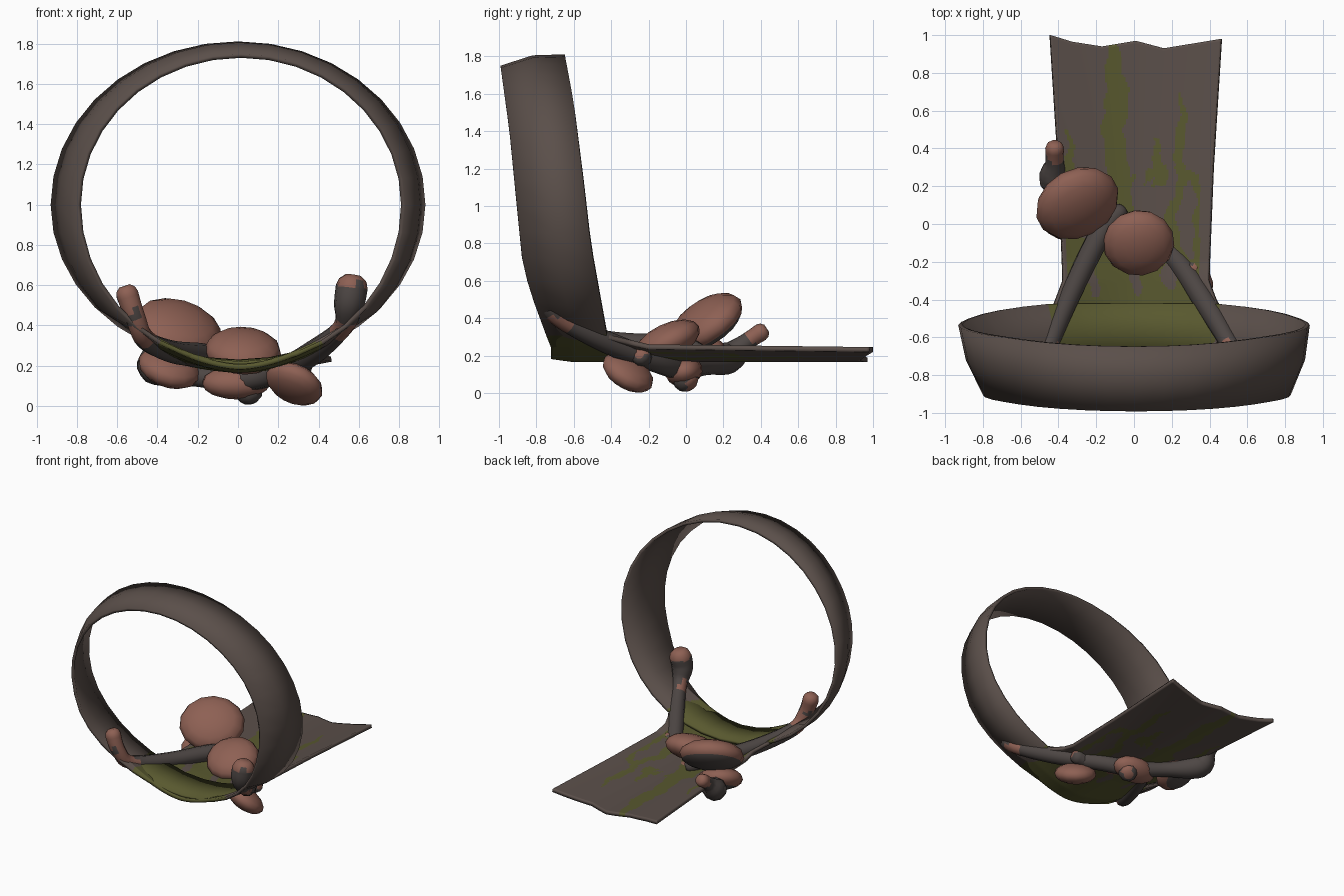
import bpy, bmesh, math
from mathutils import Vector

if "Cube" in bpy.data.objects:
    bpy.data.objects.remove(bpy.data.objects["Cube"])

def mat(name, c):
    m = bpy.data.materials.new(name)
    m.diffuse_color = (*c, 1)
    m.use_nodes = True
    m.node_tree.nodes["Principled BSDF"].inputs["Base Color"].default_value = m.diffuse_color
    return m

BROWN = mat("bark brown", (0.103, 0.078, 0.068))
OLIVE = mat("moss olive", (0.098, 0.098, 0.028))
RED = mat("fungus red", (0.27, 0.118, 0.088))
GREY = mat("branch grey", (0.075, 0.062, 0.058))

def finish(name, bm, mats, rule=None, angle=50):
    bmesh.ops.recalc_face_normals(bm, faces=bm.faces[:])
    for f in bm.faces:
        f.smooth = True
        if rule:
            f.material_index = rule(f.calc_center_median())
    me = bpy.data.meshes.new(name)
    bm.to_mesh(me)
    bm.free()
    for m in mats:
        me.materials.append(m)
    ob = bpy.data.objects.new(name, me)
    bpy.context.collection.objects.link(ob)
    bpy.ops.object.select_all(action='DESELECT')
    ob.select_set(True)
    bpy.context.view_layer.objects.active = ob
    bpy.ops.object.shade_smooth_by_angle(angle=math.radians(angle))
    return ob

def lerp(table, v):
    for (a, p), (b, q) in zip(table, table[1:]):
        if v <= b:
            t = max(0, (v - a) / (b - a))
            return p + (q - p) * t
    return table[-1][1]

def solidify(ob, t, offset=0):
    m = ob.modifiers.new("thickness", 'SOLIDIFY')
    m.thickness, m.offset = t, offset

# Hoop: a closed tapering band, mossy where it rests on the tongue
BACK_Y = [(0.3, -0.42), (0.8, -0.51), (1.15, -0.55), (1.55, -0.60), (1.81, -0.65)]
FRONT_Y = [(0.2, -0.70), (0.3, -0.74), (0.55, -0.83), (0.7, -0.87), (1.0, -0.90), (1.4, -0.94), (1.75, -0.99)]
bm = bmesh.new()
rows, N = [], 36
for i in range(N):
    a = 2 * math.pi * i / N
    c, s = math.cos(a), math.sin(a)
    zb = 1 + s * (0.80 if s > 0 else 0.78)
    zf = 1 + s * (0.74 if s > 0 else 0.79)
    b = Vector((0.92 * c, lerp(BACK_Y, zb), zb))
    f = Vector((0.805 * c + 0.015, lerp(FRONT_Y, zf), zf))
    mid = (b + f) / 2
    if s > -0.7:
        mid += Vector((0.025 * c, 0, 0.025 * s))
    rows.append([bm.verts.new(p) for p in (b, mid, f)])
for i in range(N):
    r, q = rows[i], rows[(i + 1) % N]
    for k in range(2):
        bm.faces.new((r[k], q[k], q[k + 1], r[k + 1]))
solidify(finish("hoop_band", bm, [BROWN, OLIVE], lambda c: int(c.z < 0.6 and abs(c.x) < 0.40)), 0.022)

# Tongue: a long curved strip with moss streaks
WIDTH = [(-0.72, 0.49), (-0.42, 0.43), (-0.3, 0.385), (0.3, 0.41), (1.0, 0.455)]
CURVE = [(-0.72, 0.18), (-0.4, 0.12), (-0.2, 0.07), (1.0, 0.055)]
BASE = [(-0.72, 0.195), (-0.6, 0.178), (1.0, 0.178)]
END_Y = [(-1, 1.0), (-0.75, 0.965), (-0.4, 0.94), (0, 0.97), (0.33, 0.93), (1, 0.98)]

def moss(p):
    x, y = p.x, p.y
    wob = 0.012 * math.sin(17 * y + 5 * x) + 0.008 * math.sin(41 * y)
    if y < -0.38:
        return int(abs(x + wob) < 0.40)
    def streak(cx, w, y0, y1):
        taper = min(1, max(0, (y1 - y) / 0.2))
        return y0 < y < y1 and abs(x - cx + wob) < w * (0.35 + 0.65 * taper)
    def hole(cx, cy, rx, ry):
        return ((x - cx + wob) / rx) ** 2 + ((y - cy) / ry) ** 2 < 1
    if streak(-0.10, 0.06, -0.4, 0.95) or streak(0.25, 0.025, 0.2, 0.7):
        return 1
    if streak(0.13, 0.035, 0.2, 0.45) or streak(-0.35, 0.025, 0.15, 0.5):
        return 1
    if -0.36 < x < 0.35 and y < 0.26 + 0.05 * math.sin(9 * x):
        holes = [(0.11, 0.08, 0.075, 0.17), (0.285, 0.02, 0.045, 0.21), (-0.26, 0.12, 0.075, 0.2),
                 (0.20, -0.25, 0.045, 0.10), (-0.22, -0.3, 0.03, 0.1), (0.02, -0.3, 0.03, 0.08),
                 (0.02, 0.19, 0.03, 0.12), (0.19, 0.22, 0.03, 0.1)]
        return int(not any(hole(*h) for h in holes))
    return 0

bm = bmesh.new()
NX, NY = 80, 120
grid = []
for j in range(NY + 1):
    t, row = j / NY, []
    for i in range(NX + 1):
        u = -1 + 2 * i / NX
        y = -0.72 + t * (lerp(END_Y, u) + 0.72)
        x = u * lerp(WIDTH, y) + 0.01
        z = lerp(BASE, y) + lerp(CURVE, y) * abs(u) ** 1.7
        row.append(bm.verts.new((x, y, z)))
    grid.append(row)
for j in range(NY):
    for i in range(NX):
        bm.faces.new((grid[j][i], grid[j][i + 1], grid[j + 1][i + 1], grid[j + 1][i]))
solidify(finish("mossy_tongue", bm, [BROWN, OLIVE], moss), 0.026)

# Branches: swept tubes given as (x, y, z, radius), with rounded ends
def branch(name, pts, red_spots, sides=10, steps=5):
    P = [Vector(p) for p in pts]
    P = [P[0]] + P + [P[-1]]
    path = []
    for i in range(1, len(P) - 2):
        a, b, c, d = P[i - 1:i + 3]
        for k in range(steps):
            t = k / steps
            path.append(0.5 * (2 * b + (c - a) * t + (2 * a - 5 * b + 4 * c - d) * t * t
                               + (3 * b - a - 3 * c + d) * t ** 3))
    path.append(P[-1])
    def cap(end, inner):
        out = (end.xyz - inner.xyz).normalized()
        return [Vector((*(end.xyz + out * end.w * h), end.w * r)) for h, r in ((0.45, 0.86), (0.75, 0.5))]
    path = cap(path[0], path[1])[::-1] + path + cap(path[-1], path[-2])
    bm = bmesh.new()
    rings, n = [], Vector((0.3, 0.2, 1))
    for i, p in enumerate(path):
        d = (path[min(i + 1, len(path) - 1)].xyz - path[max(i - 1, 0)].xyz).normalized()
        n = (n - d * n.dot(d)).normalized()
        m = d.cross(n)
        rings.append([bm.verts.new(p.xyz + p.w * (n * math.cos(2 * math.pi * k / sides)
                      + m * math.sin(2 * math.pi * k / sides))) for k in range(sides)])
    for r, q in zip(rings, rings[1:]):
        for k in range(sides):
            bm.faces.new((r[k], r[(k + 1) % sides], q[(k + 1) % sides], q[k]))
    bm.faces.new(rings[0])
    bm.faces.new(rings[-1])
    def rule(c):
        noise = 0.025 * math.sin(45 * c.x + 20 * c.z) * math.sin(38 * c.y + 31 * c.z)
        return int(any((c - Vector(s[:3])).length + noise < s[3] for s in red_spots))
    return finish(name, bm, [GREY, RED], rule)

branch("left_branch", [(-0.55, -0.75, 0.555, 0.058), (-0.51, -0.74, 0.44, 0.052), (-0.46, -0.66, 0.33, 0.05),
                       (-0.33, -0.36, 0.27, 0.056), (-0.17, -0.04, 0.25, 0.06), (-0.08, 0.06, 0.22, 0.05)],
       [(-0.55, -0.76, 0.55, 0.09), (-0.47, -0.72, 0.38, 0.09)])
branch("right_branch", [(0.565, -0.74, 0.59, 0.08), (0.55, -0.74, 0.5, 0.075), (0.52, -0.66, 0.39, 0.05),
                        (0.38, -0.42, 0.27, 0.06), (0.2, -0.16, 0.17, 0.06), (0.0, -0.02, 0.13, 0.06),
                        (-0.22, 0.1, 0.15, 0.055), (-0.41, 0.23, 0.19, 0.085), (-0.42, 0.32, 0.27, 0.05),
                        (-0.42, 0.40, 0.325, 0.05)],
       [(0.565, -0.74, 0.66, 0.105), (0.52, -0.68, 0.38, 0.075), (-0.42, 0.43, 0.35, 0.11)])
branch("lower_twig", [(0.03, -0.04, 0.13, 0.055), (0.055, 0.0, 0.07, 0.07)], [(0.1, 0.05, 0.07, 0.05)])
branch("side_twig", [(0.24, -0.22, 0.18, 0.045), (0.32, -0.24, 0.2, 0.055)], [(0.33, -0.26, 0.25, 0.05)])
branch("left_knob", [(-0.40, 0.2, 0.18, 0.07), (-0.45, 0.23, 0.2, 0.055)], [])

# Fungus caps: flattened spheres facing a direction, optionally grey underneath
def fungus(name, centre, facing, radius, half, stretch=1.0, grey_below=-2):
    bm = bmesh.new()
    bmesh.ops.create_uvsphere(bm, u_segments=14, v_segments=8, radius=1)
    rot = Vector(facing).normalized().to_track_quat('Z', 'Y')
    for f in bm.faces:
        f.material_index = int(f.calc_center_median().z < grey_below)
    for v in bm.verts:
        v.co = Vector(centre) + rot @ Vector((v.co.x * radius * stretch, v.co.y * radius, v.co.z * half))
    finish(name, bm, [RED, GREY])

fungus("fungus_large", (-0.30, 0.11, 0.38), (0.30, -0.55, 0.78), 0.215, 0.105, 1.08, -0.5)
fungus("fungus_middle", (0.025, -0.10, 0.275), (0.05, -0.42, 0.88), 0.19, 0.095)
fungus("fungus_lower_right", (0.28, -0.31, 0.11), (0.35, 0.45, 0.75), 0.15, 0.075)
fungus("fungus_lower_middle", (-0.01, -0.01, 0.115), (0.0, -0.3, 1), 0.10, 0.08, 1.7)
fungus("fungus_lower_left", (-0.34, 0.06, 0.19), (0.25, -0.4, 0.8), 0.16, 0.08, 1.0, -0.7)
